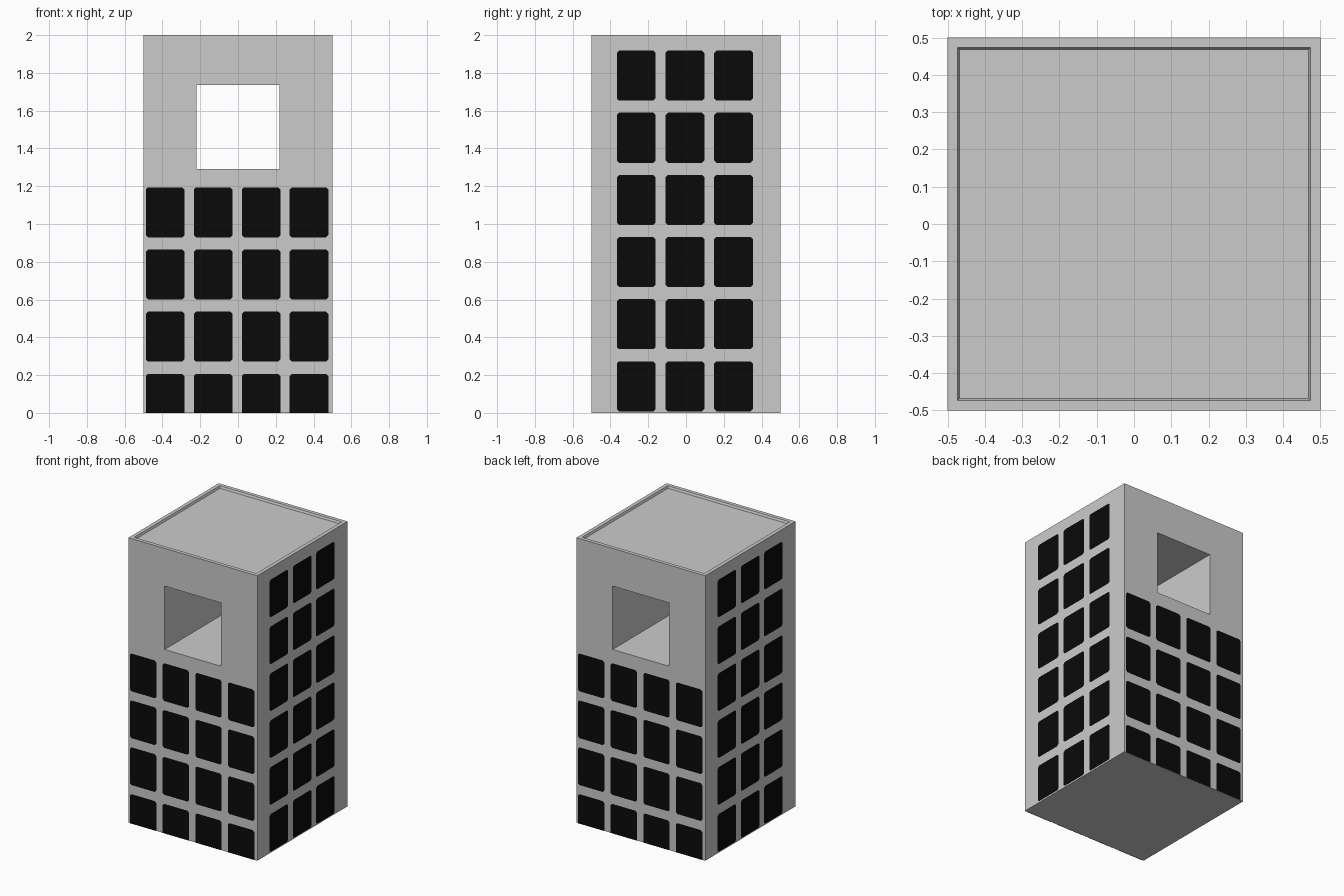
import bpy, bmesh, math
from mathutils import Matrix, Vector

if "Cube" in bpy.data.objects:
    bpy.data.objects.remove(bpy.data.objects["Cube"])


def material(name, v):
    m = bpy.data.materials.new(name)
    m.diffuse_color = (v, v, v, 1)
    m.use_nodes = True
    m.node_tree.nodes["Principled BSDF"].inputs["Base Color"].default_value = m.diffuse_color
    return m


concrete = material("concrete grey", 0.6)
glass = material("black glass", 0.003)


def add_object(name, bm, mat):
    mesh = bpy.data.meshes.new(name)
    bm.to_mesh(mesh)
    bm.free()
    mesh.materials.append(mat)
    ob = bpy.data.objects.new(name, mesh)
    bpy.context.collection.objects.link(ob)
    return ob


def box(x0, x1, y0, y1, z0, z1):
    bm = bmesh.new()
    scale = Matrix.Diagonal((x1 - x0, y1 - y0, z1 - z0, 1))
    move = Matrix.Translation(((x0 + x1) / 2, (y0 + y1) / 2, (z0 + z1) / 2))
    bmesh.ops.create_cube(bm, size=1, matrix=move @ scale)
    return bm


# Tower block with a shallow sunken roof inside a rim
bm = box(-0.5, 0.5, -0.5, 0.5, 0, 2)
bm.normal_update()
roof = [f for f in bm.faces if f.normal.z > 0.9]
bmesh.ops.inset_region(bm, faces=roof, thickness=0.037)
bmesh.ops.inset_region(bm, faces=roof, thickness=0.008, depth=-0.015)
tower = add_object("tower_block", bm, concrete)

# Square opening straight through from front to back
cutter = add_object("opening_cutter", box(-0.22, 0.22, -0.7, 0.7, 1.29, 1.735), concrete)
cutter.hide_render = True
mod = tower.modifiers.new("opening", 'BOOLEAN')
mod.operation = 'DIFFERENCE'
mod.solver = 'EXACT'
mod.object = cutter
bpy.context.view_layer.objects.active = tower
bpy.ops.object.modifier_apply(modifier=mod.name)
bpy.data.objects.remove(cutter)


# Windows: thin panes with clipped corners, turned onto each wall
def windows(name, turn, columns, top, rows):
    bm = bmesh.new()
    rot = Matrix.Rotation(math.radians(turn), 3, 'Z')
    c = 0.012
    for row in range(rows):
        z1 = top - row * 0.329
        z0 = max(z1 - 0.265, 0)
        d = c if z0 > 0 else 0  # ground-floor panes are cut square by the ground
        for a in columns:
            b = a + 0.205
            pts = [(a + d, z0), (b - d, z0), (b, z0 + d), (b, z1 - c),
                   (b - c, z1), (a + c, z1), (a, z1 - c), (a, z0 + d)]
            if d == 0:
                pts = [(a, z0), (b, z0)] + pts[3:7]
            bm.faces.new([bm.verts.new(rot @ Vector((u, -0.502, z))) for u, z in pts])
    add_object(name, bm, glass)


broad = [-0.488, -0.234, 0.02, 0.273]
narrow = [-0.366, -0.108, 0.149]
windows("front_windows", 0, broad, 1.194, 4)
windows("right_windows", 90, narrow, 1.918, 6)
windows("back_windows", 180, broad, 1.194, 4)
windows("left_windows", 270, narrow, 1.918, 6)
